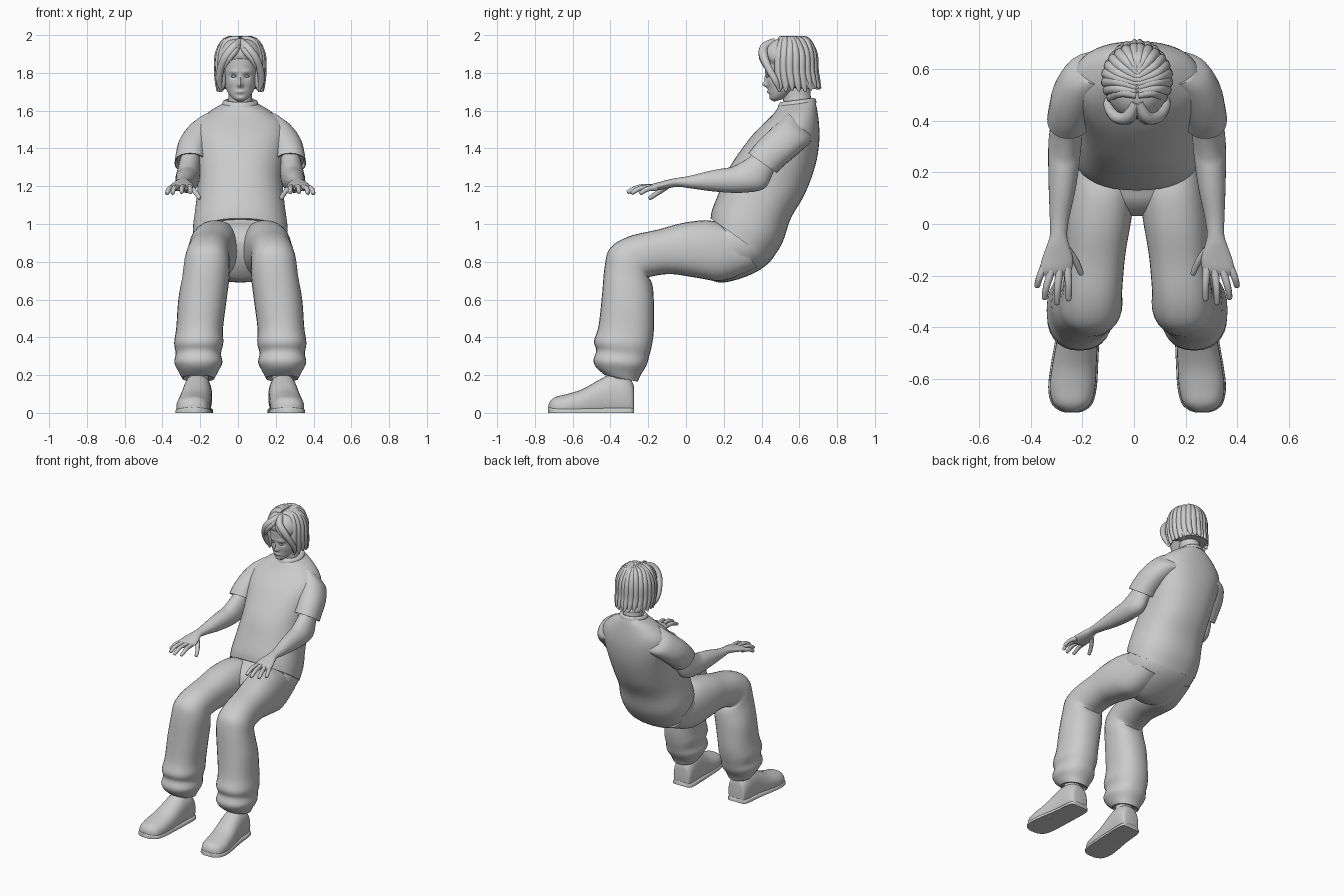
import bpy, bmesh, random
from math import sin, cos, pi, exp, radians
from mathutils import Vector

random.seed(4)
CX = 0.012  # the figure's symmetry plane


def smooth(rows, n):
    """Catmull-Rom interpolation of rows of numbers."""
    out = []
    for i in range(len(rows) - 1):
        p = [rows[max(i - 1, 0)], rows[i], rows[i + 1], rows[min(i + 2, len(rows) - 1)]]
        for k in range(n):
            t = k / n
            out.append([0.5 * (2 * b + (c - a) * t + (2 * a - 5 * b + 4 * c - d) * t * t
                               + (3 * b - a - 3 * c + d) * t ** 3) for a, b, c, d in zip(*p)])
    return out + [list(rows[-1])]


def skin(name, rings, mirror=False, hollow=False, sculpt=None):
    """Bridge rings into a closed smooth object."""
    if hollow:  # turned-in hem at the last ring
        c = sum(rings[-1], Vector()) / len(rings[-1])
        inward = (sum(rings[-4], Vector()) / len(rings[-1]) - c) * 0.5
        rings = rings + [[c + (v - c) * 0.94 for v in rings[-1]],
                         [c + (v - c) * 0.88 + inward for v in rings[-1]]]
    bm = bmesh.new()
    vs = [[bm.verts.new((v.x, v.y, max(v.z, 0))) for v in r] for r in rings]
    n = len(vs[0])
    for a, b in zip(vs, vs[1:]):
        for i in range(n):
            bm.faces.new((a[i], a[(i + 1) % n], b[(i + 1) % n], b[i]))
    bm.faces.new(vs[0])
    bm.faces.new(vs[-1])
    if sculpt:
        for v in bm.verts:
            sculpt(v)
    bmesh.ops.recalc_face_normals(bm, faces=bm.faces)
    me = bpy.data.meshes.new(name)
    bm.to_mesh(me)
    bm.free()
    ob = bpy.data.objects.new(name, me)
    ob.location.x = CX
    bpy.context.collection.objects.link(ob)
    bpy.ops.object.select_all(action='DESELECT')
    ob.select_set(True)
    bpy.context.view_layer.objects.active = ob
    bpy.ops.object.shade_smooth_by_angle(angle=radians(55))
    if mirror:
        m = ob.modifiers.new("Mirror", 'MIRROR')
        m.use_mirror_merge = False
    return ob


def loft(name, rows, power=2.0, seg=28, steps=4, **kw):
    """Rows: centre x, half width, front y, front z, back y, back z."""
    rings = []
    for cx, hw, ay, az, by, bz in smooth(rows, steps):
        ring = []
        for i in range(seg):
            t = 2 * pi * i / seg
            c, s = cos(t), sin(t)
            u = abs(c) ** (2 / power) * (1 if c > 0 else -1)
            w = abs(s) ** (2 / power) * (1 if s > 0 else -1)
            ring.append(Vector((cx + hw * u, (ay + by) / 2 + w * (ay - by) / 2,
                                (az + bz) / 2 + w * (az - bz) / 2)))
        rings.append(ring)
    return skin(name, rings, **kw)


def tube(name, rows, seg=10, steps=4, mirror=True):
    """Rows: x, y, z, radius."""
    pts = smooth(rows, steps)
    pos = [Vector(p[:3]) for p in pts]
    u, rings = Vector((0.31, 0.2, 0.9)), []
    for i, p in enumerate(pts):
        t = (pos[min(i + 1, len(pos) - 1)] - pos[max(i - 1, 0)]).normalized()
        u = (u - t * u.dot(t)).normalized()
        w = t.cross(u)
        rings.append([pos[i] + p[3] * (u * cos(2 * pi * k / seg) + w * sin(2 * pi * k / seg))
                      for k in range(seg)])
    return skin(name, rings, mirror=mirror)


# Shirt: body from neck to hem, sleeves, collar
loft("shirt_body", [
    (0, .08, .505, 1.635, .675, 1.66), (0, .10, .49, 1.62, .685, 1.645),
    (0, .17, .46, 1.58, .695, 1.60), (0, .235, .42, 1.54, .705, 1.52),
    (0, .25, .36, 1.48, .705, 1.43), (0, .235, .29, 1.39, .685, 1.31),
    (0, .225, .225, 1.29, .63, 1.16), (0, .235, .18, 1.18, .555, 1.03),
    (0, .25, .14, 1.08, .51, .90), (0, .25, .13, 1.03, .45, .805)],
    power=2.3, seg=40, hollow=True)
loft("sleeve", [
    (.15, .07, .54, 1.59, .67, 1.46), (.19, .09, .50, 1.55, .655, 1.43),
    (.235, .09, .43, 1.485, .59, 1.37), (.258, .083, .37, 1.425, .52, 1.31),
    (.265, .083, .33, 1.375, .48, 1.27)], power=2.2, mirror=True, hollow=True)
loft("collar", [(0, .098, .485, 1.61, .692, 1.64), (0, .093, .49, 1.632, .687, 1.66),
                (0, .082, .50, 1.645, .678, 1.668)], hollow=True)

# Trousers: seat and legs with gathered bottoms
loft("trouser_seat", [
    (0, .21, .20, 1.10, .48, .93), (0, .24, .15, 1.02, .46, .82),
    (0, .235, .09, .99, .36, .74), (0, .20, .05, .95, .20, .69),
    (0, .11, .03, .90, .10, .715)], power=2.3)
loft("trouser_leg", [
    (.12, .11, .17, 1.01, .38, .77), (.132, .125, .10, 1.02, .20, .70),
    (.147, .125, -.02, 1.005, .06, .715), (.16, .115, -.15, .97, -.08, .735),
    (.172, .115, -.30, .935, -.19, .72), (.178, .12, -.40, .875, -.185, .70),
    (.182, .125, -.43, .78, -.175, .66), (.20, .128, -.445, .62, -.17, .58),
    (.215, .124, -.463, .46, -.17, .44), (.22, .13, -.487, .38, -.18, .36),
    (.222, .120, -.475, .33, -.195, .30), (.222, .127, -.49, .28, -.21, .25),
    (.222, .105, -.475, .24, -.24, .20), (.222, .085, -.43, .20, -.255, .165)],
    power=2.3, mirror=True, hollow=True)

# Shoes: rows of y, centre x, half width, top z
shoe = [(-.275, .222, .045, .13), (-.285, .222, .065, .165), (-.33, .224, .075, .20),
        (-.40, .228, .077, .203), (-.46, .233, .08, .175), (-.55, .243, .086, .125),
        (-.63, .25, .088, .10), (-.69, .252, .075, .085), (-.717, .252, .048, .065),
        (-.727, .252, .02, .045)]
loft("shoe", [(x, w, y, z, y, -.035) for y, x, w, z in shoe], power=2.3, mirror=True)
loft("shoe_sole", [(x, w + .006, y * 1.006 + .002, .03, y * 1.006 + .002, -.03)
                   for y, x, w, z in shoe], power=4, mirror=True)
loft("ankle", [(.222, .055, -.41, .28, -.29, .26), (.222, .055, -.415, .15, -.295, .14)],
     mirror=True)

# Arms and palms
loft("arm", [
    (.262, .05, .385, 1.40, .475, 1.32), (.27, .058, .33, 1.35, .455, 1.255),
    (.278, .064, .25, 1.305, .41, 1.185), (.283, .061, .20, 1.295, .29, 1.165),
    (.29, .052, .12, 1.28, .15, 1.172), (.30, .038, .02, 1.255, .03, 1.188),
    (.304, .033, -.04, 1.245, -.04, 1.197), (.306, .044, -.08, 1.238, -.09, 1.19),
    (.308, .06, -.13, 1.225, -.14, 1.180), (.315, .061, -.175, 1.213, -.18, 1.174),
    (.32, .045, -.20, 1.20, -.20, 1.180)], mirror=True)

# Fingers: knuckle, joint and tip
fingers = {
    "index_finger": ((.27, -.17, 1.195), (.265, -.235, 1.192), (.265, -.29, 1.168)),
    "middle_finger": ((.30, -.18, 1.197), (.308, -.25, 1.195), (.31, -.305, 1.170)),
    "ring_finger": ((.33, -.175, 1.195), (.35, -.24, 1.190), (.358, -.285, 1.165)),
    "little_finger": ((.355, -.155, 1.192), (.377, -.205, 1.185), (.387, -.24, 1.163)),
    "thumb": ((.27, -.10, 1.200), (.237, -.145, 1.168), (.217, -.19, 1.138))}
for name, (a, b, c) in fingers.items():
    end = [q + (q - p) * 0.12 for p, q in zip(b, c)]
    tube(name, [(*a, .016), (*b, .0135), (*c, .011), (*end, .004)])


# Head with sculpted face, neck
def face(v):
    if v.co.y > .5:
        return
    x, z, d = v.co.x, v.co.z, 0
    for px, pz, sx, sz, amount in [
            (0, 1.738, .012, .014, .030), (0, 1.768, .009, .02, .012),
            (.035, 1.782, .016, .011, -.013), (.035, 1.806, .026, .008, .006),
            (0, 1.700, .02, .009, .010), (0, 1.665, .018, .011, .005),
            (.055, 1.745, .018, .018, .004)]:
        d += amount * exp(-((abs(x) - px) / sx) ** 2 - ((z - pz) / sz) ** 2)
    v.co.y -= d


loft("head", [
    (0, .022, .468, 1.648, .51, 1.66), (0, .048, .450, 1.66, .56, 1.69),
    (0, .068, .442, 1.685, .60, 1.72), (0, .083, .435, 1.72, .65, 1.75),
    (0, .092, .426, 1.775, .67, 1.80), (0, .098, .418, 1.83, .675, 1.86),
    (0, .098, .422, 1.90, .66, 1.92), (0, .06, .48, 1.96, .62, 1.965)],
    seg=64, steps=7, power=2.15, sculpt=face)
loft("neck", [(0, .078, .505, 1.58, .68, 1.61), (0, .063, .515, 1.65, .66, 1.68),
              (0, .065, .50, 1.73, .66, 1.76)])
tube("eye", [(.022, .434, 1.781, .002), (.030, .430, 1.782, .006),
             (.040, .432, 1.782, .006), (.049, .438, 1.781, .002)], seg=8)

# Hair: cap open at the face, then parted locks over it
loft("hair_cap", [
    (0, .025, .55, 1.990, .61, 1.990), (0, .08, .465, 1.972, .65, 1.968),
    (0, .110, .418, 1.93, .68, 1.92), (0, .122, .41, 1.885, .688, 1.86),
    (0, .126, .445, 1.84, .685, 1.82), (0, .126, .48, 1.78, .682, 1.78),
    (0, .120, .51, 1.735, .695, 1.74), (0, .10, .55, 1.722, .71, 1.712)],
    power=2.2, seg=36)
tube("front_lock", [(.004, .47, 1.965, .02), (.035, .415, 1.935, .024), (.075, .412, 1.885, .024),
                    (.104, .44, 1.82, .020), (.112, .475, 1.755, .017), (.098, .495, 1.70, .004)])
tube("fringe_lock", [(.01, .46, 1.96, .018), (.025, .408, 1.92, .018),
                     (.058, .402, 1.875, .014), (.085, .418, 1.825, .004)])
for k in range(9):  # locks fanning from the parting round to the back
    a = radians(-35 + 15 * k)
    j = random.uniform(-.012, .012)
    s, c = sin(a), cos(a)
    top = .50 + .014 * k
    tube("hair_lock", [
        (.004, top, 1.978, .016), (.075 * c, .56 + .075 * s + j, 1.968, .021),
        (.113 * c, .56 + .115 * s, 1.90, .023), (.118 * c, .56 + .122 * s, 1.81, .022),
        (.116 * c, .57 + .124 * s, 1.75 + j, .019),
        (.122 * c, .575 + .138 * s, 1.71 + j, .005)])
